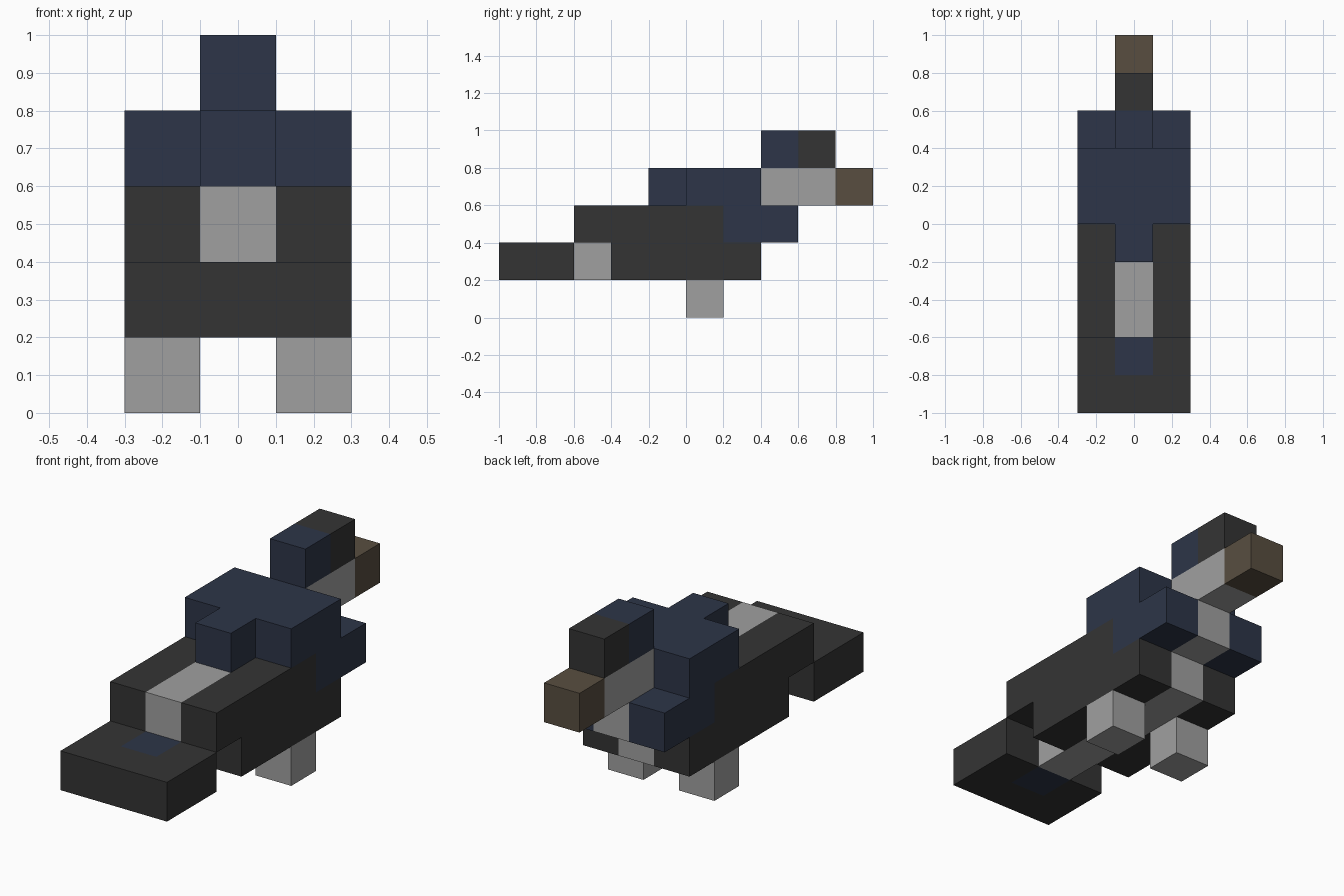
import bpy
import bmesh

if "Cube" in bpy.data.objects:
    bpy.data.objects.remove(bpy.data.objects["Cube"], do_unlink=True)


def material(name, rgb):
    mat = bpy.data.materials.new(name)
    mat.use_nodes = True
    colour = (*rgb, 1.0)
    mat.diffuse_color = colour
    mat.node_tree.nodes["Principled BSDF"].inputs["Base Color"].default_value = colour
    return mat


CHARCOAL = material("charcoal", (0.034, 0.034, 0.034))
NAVY = material("navy", (0.026, 0.036, 0.065))
GREY = material("light grey", (0.352, 0.352, 0.352))
BROWN = material("brown", (0.098, 0.076, 0.051))


def prism(name, mat, profile, x0=-0.1, x1=0.1):
    """Extrude a (y, z) side profile from x0 to x1."""
    bm = bmesh.new()
    face = bm.faces.new([bm.verts.new((x0, y, z)) for y, z in profile])
    ext = bmesh.ops.extrude_face_region(bm, geom=[face])
    verts = [g for g in ext["geom"] if isinstance(g, bmesh.types.BMVert)]
    bmesh.ops.translate(bm, verts=verts, vec=(x1 - x0, 0, 0))
    bmesh.ops.recalc_face_normals(bm, faces=bm.faces)
    mesh = bpy.data.meshes.new(name)
    bm.to_mesh(mesh)
    bm.free()
    mesh.materials.append(mat)
    obj = bpy.data.objects.new(name, mesh)
    bpy.context.collection.objects.link(obj)
    return obj


def pair(name, mat, profile):
    """The same prism on both sides of the centre column."""
    prism("left_" + name, mat, profile, 0.1, 0.3)
    prism("right_" + name, mat, profile, -0.3, -0.1)


def rect(y0, y1, z0, z1):
    return [(y0, z0), (y1, z0), (y1, z1), (y0, z1)]


# Legs
pair("leg", GREY, rect(0.0, 0.2, 0.0, 0.2))

# Stepped body sides
pair("flank", CHARCOAL, [(-0.4, 0.2), (0.4, 0.2), (0.4, 0.4), (0.2, 0.4),
                         (0.2, 0.6), (-0.6, 0.6), (-0.6, 0.4), (-0.4, 0.4)])

# Centre column: rump, belly, breast and throat
prism("belly_and_throat", GREY, [(-0.6, 0.2), (0.4, 0.2), (0.4, 0.4), (0.6, 0.4),
                                 (0.6, 0.6), (0.8, 0.6), (0.8, 0.8), (0.4, 0.8),
                                 (0.4, 0.6), (-0.6, 0.6)])

# Shoulders and back
pair("shoulder", NAVY, [(0.2, 0.4), (0.6, 0.4), (0.6, 0.6), (0.4, 0.6),
                        (0.4, 0.8), (0.0, 0.8), (0.0, 0.6), (0.2, 0.6)])
prism("back", NAVY, rect(-0.2, 0.4, 0.6, 0.8))

# Head
prism("crown", NAVY, rect(0.4, 0.6, 0.8, 1.0))
prism("forehead", CHARCOAL, rect(0.6, 0.8, 0.8, 1.0))
prism("beak", BROWN, rect(0.8, 1.0, 0.6, 0.8))

# Tail
pair("tail_side", CHARCOAL, rect(-1.0, -0.6, 0.2, 0.4))
prism("tail_tip", CHARCOAL, rect(-1.0, -0.8, 0.2, 0.4))
prism("tail_patch", NAVY, rect(-0.8, -0.6, 0.2, 0.4))
